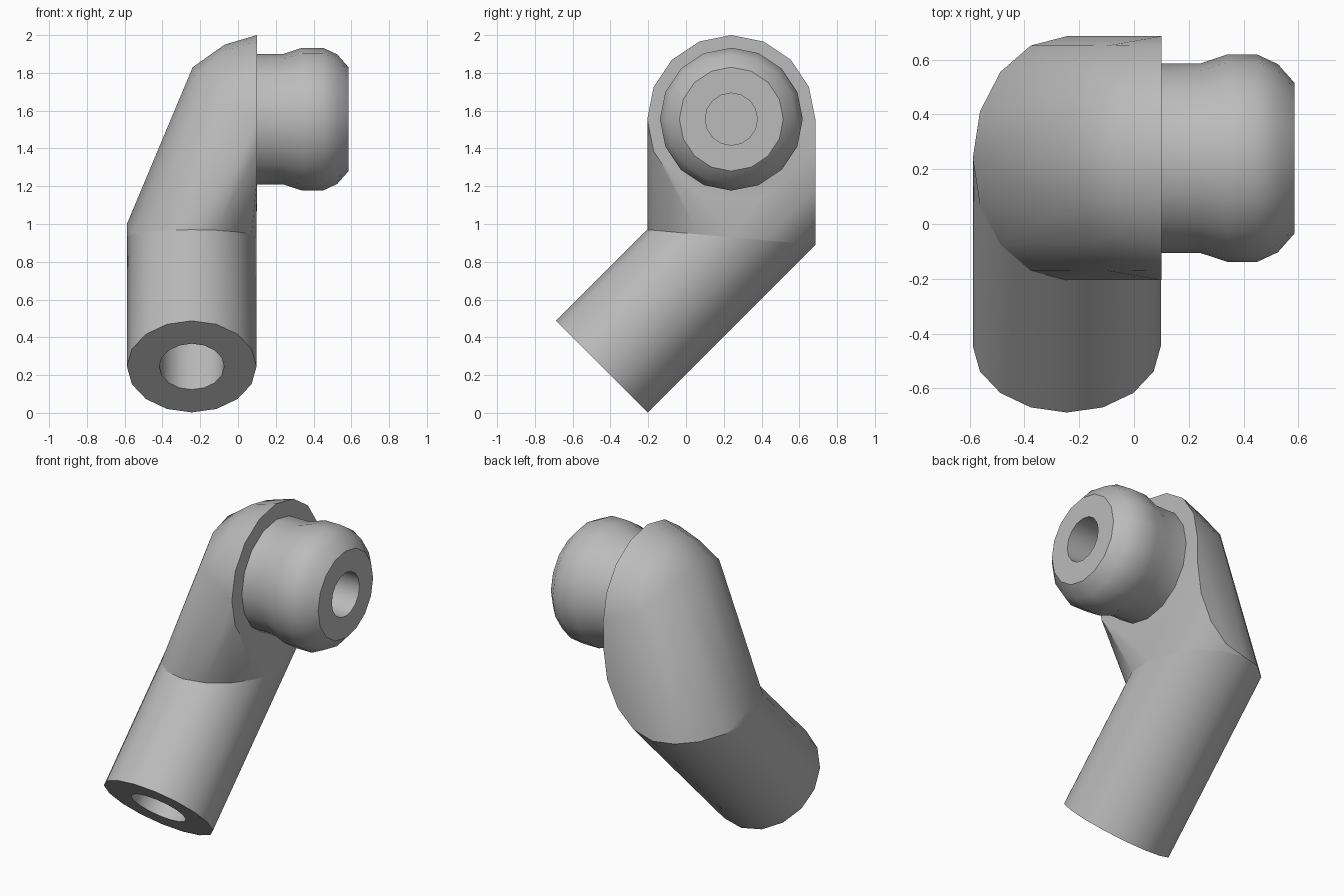
import bpy, bmesh, math
from mathutils import Vector

if "Cube" in bpy.data.objects:
    bpy.data.objects.remove(bpy.data.objects["Cube"], do_unlink=True)

SIDES = 16
CX, CY = -0.245, 0.24          # centre of the elbow in plan
TOP_Z, ELBOW_Z = 1.555, 0.93   # knob axis height, elbow height
R_TUBE, R_BODY = 0.343, 0.445
FACE_X = 0.1                   # flat face carrying the knob
ANGLES = [2 * math.pi * i / SIDES for i in range(SIDES)]

grey = bpy.data.materials.new("plain grey")
grey.use_nodes = True
grey.diffuse_color = (0.5, 0.5, 0.5, 1)
grey.node_tree.nodes["Principled BSDF"].inputs["Base Color"].default_value = (0.5, 0.5, 0.5, 1)


def make_object(name, bm):
    bmesh.ops.recalc_face_normals(bm, faces=bm.faces)
    mesh = bpy.data.meshes.new(name)
    bm.to_mesh(mesh)
    bm.free()
    mesh.materials.append(grey)
    obj = bpy.data.objects.new(name, mesh)
    bpy.context.collection.objects.link(obj)
    return obj


def loft(name, rings):
    """Closed solid through a list of point rings."""
    bm = bmesh.new()
    loops = [[bm.verts.new(p) for p in ring] for ring in rings]
    for a, b in zip(loops, loops[1:]):
        for i in range(SIDES):
            j = (i + 1) % SIDES
            bm.faces.new((a[i], a[j], b[j], b[i]))
    bm.faces.new(loops[0])
    bm.faces.new(loops[-1])
    return make_object(name, bm)


def x_ring(x, r):
    return [Vector((x, CY + r * math.cos(a), TOP_Z + r * math.sin(a))) for a in ANGLES]


def tube_ring(r, along):
    """Ring square to the sloping tube; along = run in y from the elbow."""
    k = r / math.sqrt(2)
    return [Vector((CX + r * math.cos(a), CY + along - k * math.sin(a),
                    ELBOW_Z + along + k * math.sin(a))) for a in ANGLES]


# Elbow seam shared by the tube and the body
seam = [Vector((CX + R_TUBE * math.cos(a), CY - R_BODY * math.sin(a),
                ELBOW_Z + 0.04 * math.sin(a))) for a in ANGLES]

# Sloping lower tube
lower_tube = loft("lower_tube", [tube_ring(R_TUBE, -0.685), seam])

# Upper body: hull of the seam, the knob face and the domed top
points = seam + x_ring(FACE_X, R_BODY)
points += [p for p in x_ring(-0.07, 0.395) if p.z > TOP_Z + 0.1]
points.append(Vector((CX - R_TUBE, CY, 1.0)))
for x, dy, z in [(-0.24, 0, 1.83), (-0.225, 0.17, 1.795), (-0.18, 0.315, 1.73), (-0.1, 0.41, 1.64)]:
    points += [Vector((x, CY + dy, z)), Vector((x, CY - dy, z))]
# the tube carries on up to the back wall
for a in ANGLES[-4:] + ANGLES[:1]:
    points.append(Vector((CX + R_TUBE * math.cos(a), CY + R_BODY,
                          0.89 + 0.49 * (1 + math.sin(a)))))
bm = bmesh.new()
for p in points:
    bm.verts.new(p)
bmesh.ops.remove_doubles(bm, verts=bm.verts, dist=0.002)
hull = bmesh.ops.convex_hull(bm, input=bm.verts)
loose = {v for v in hull["geom_interior"] + hull["geom_unused"] if isinstance(v, bmesh.types.BMVert)}
bmesh.ops.delete(bm, geom=list(loose), context="VERTS")
bmesh.ops.dissolve_limit(bm, angle_limit=0.01, verts=bm.verts, edges=bm.edges)
upper_body = make_object("upper_body", bm)

# Turned knob on the side
knob_profile = [(0.09, 0.345), (0.24, 0.345), (0.34, 0.378), (0.45, 0.378), (0.525, 0.343), (0.585, 0.275)]
knob = loft("side_knob", [x_ring(x, r) for x, r in knob_profile])

# Bores through the knob and the tube
knob_bore = loft("knob_bore", [x_ring(CX, 0.138), x_ring(0.7, 0.138)])
tube_bore = loft("tube_bore", [tube_ring(0.172, -0.8), tube_ring(0.172, 0)])
for cutter in (knob_bore, tube_bore):
    cutter.hide_render = True

for part, cutters in ((knob, [knob_bore]), (lower_tube, [tube_bore]), (upper_body, [knob_bore, tube_bore])):
    for cutter in cutters:
        mod = part.modifiers.new("bore", "BOOLEAN")
        mod.operation = "DIFFERENCE"
        mod.solver = "EXACT"
        mod.object = cutter
    graph = bpy.context.evaluated_depsgraph_get()
    cut_mesh = bpy.data.meshes.new_from_object(part.evaluated_get(graph))
    part.modifiers.clear()
    part.data = cut_mesh

for cutter in (knob_bore, tube_bore):
    bpy.data.objects.remove(cutter, do_unlink=True)

# Smooth rounds, sharp rims
bpy.ops.object.select_all(action="DESELECT")
for part in (lower_tube, upper_body, knob):
    part.select_set(True)
bpy.context.view_layer.objects.active = upper_body
bpy.ops.object.shade_smooth_by_angle(angle=math.radians(30))
